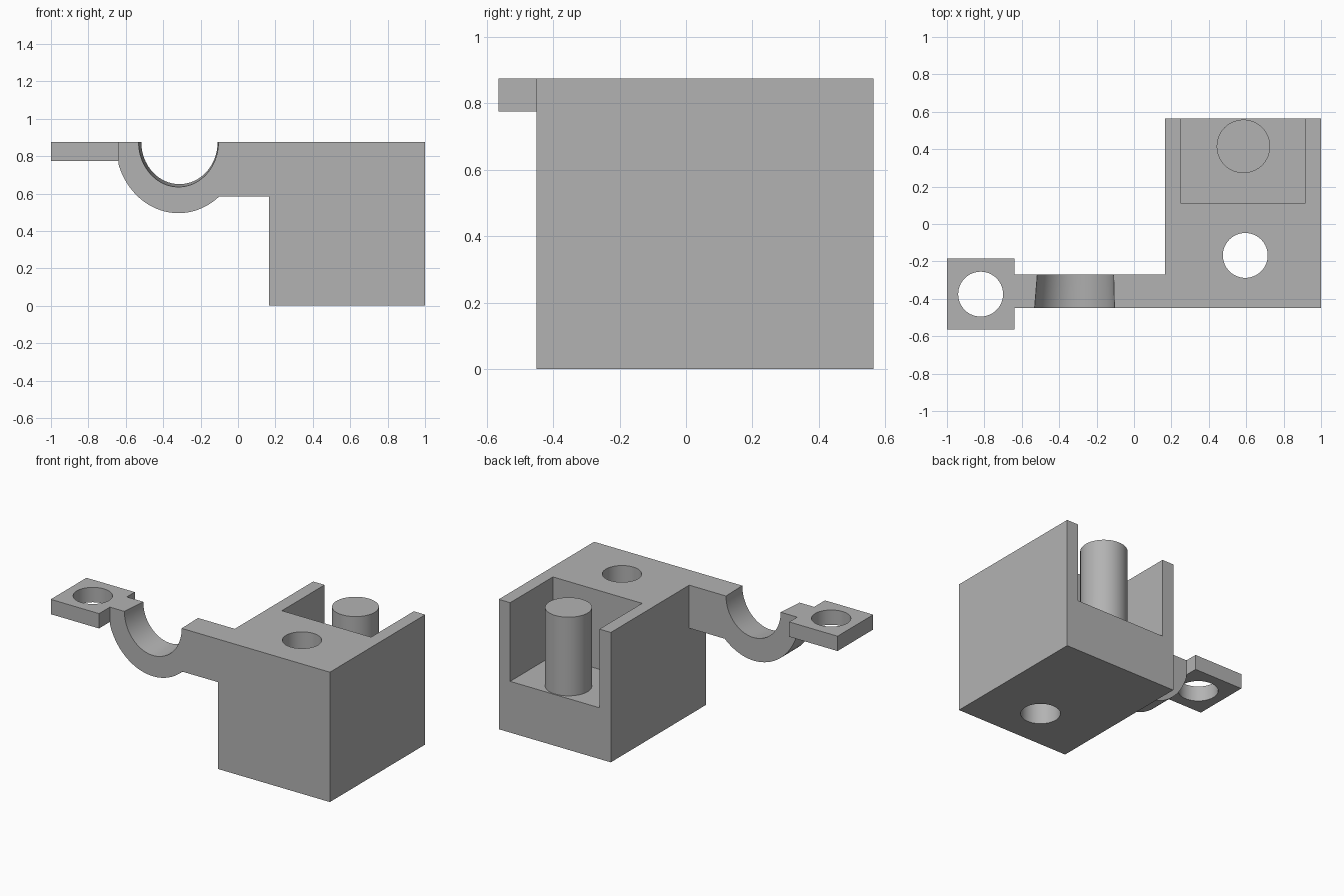
import bpy, bmesh, math

cube = bpy.data.objects.get("Cube")
if cube:
    bpy.data.objects.remove(cube, do_unlink=True)

grey = bpy.data.materials.new("plain_grey")
grey.use_nodes = True
colour = (0.45, 0.45, 0.45, 1)
grey.diffuse_color = colour
grey.node_tree.nodes["Principled BSDF"].inputs["Base Color"].default_value = colour

TOP = 0.875
FLOOR = 0.345
ARM_FRONT, ARM_BACK = -0.45, -0.27


def loft(name, lower, upper):
    """Closed solid between two loops with equal point counts."""
    bm = bmesh.new()
    a = [bm.verts.new(p) for p in lower]
    b = [bm.verts.new(p) for p in upper]
    n = len(a)
    bm.faces.new(a)
    bm.faces.new(b)
    for i in range(n):
        j = (i + 1) % n
        bm.faces.new((a[i], a[j], b[j], b[i]))
    bmesh.ops.recalc_face_normals(bm, faces=bm.faces)
    mesh = bpy.data.meshes.new(name)
    bm.to_mesh(mesh)
    bm.free()
    mesh.materials.append(grey)
    obj = bpy.data.objects.new(name, mesh)
    bpy.context.collection.objects.link(obj)
    return obj


def box(name, x0, x1, y0, y1, z0, z1):
    ring = [(x0, y0), (x1, y0), (x1, y1), (x0, y1)]
    return loft(name, [(x, y, z0) for x, y in ring], [(x, y, z1) for x, y in ring])


def cylinder(name, x, y, r, z0, z1, n=64):
    ring = [(x + r * math.cos(math.tau * i / n), y + r * math.sin(math.tau * i / n))
            for i in range(n)]
    return loft(name, [(*p, z0) for p in ring], [(*p, z1) for p in ring])


def arc(cx, rx, rz, start, end, n=40):
    """Points on an ellipse hanging below the top plane."""
    angles = [start + (end - start) * i / n for i in range(n + 1)]
    return [(cx + rx * math.cos(t), TOP - rz * math.sin(t)) for t in angles]


def combine(target, other, operation):
    mod = target.modifiers.new(operation.lower(), "BOOLEAN")
    mod.operation = operation
    mod.solver = "EXACT"
    mod.object = other
    bpy.context.view_layer.objects.active = target
    bpy.ops.object.modifier_apply(modifier=mod.name)
    bpy.data.objects.remove(other, do_unlink=True)


# Block with rear pocket, screw hole and post
body = box("bracket", 0.165, 1, ARM_FRONT, 0.565, 0, TOP)
combine(body, box("pocket", 0.25, 0.915, 0.11, 0.8, FLOOR, 1.2), "DIFFERENCE")
combine(body, cylinder("block_hole", 0.595, -0.168, 0.12, -0.2, 1.2), "DIFFERENCE")
combine(body, cylinder("post", 0.585, 0.415, 0.143, FLOOR - 0.1, TOP), "UNION")


# Arm with a half-round cradle that narrows towards the back
def arm_loop(y, cx, rx, rz):
    under = arc(-0.318, 0.338, 0.38, math.acos(0.645), math.pi - math.acos(0.953))
    pts = [(0.165, TOP), (0.165, 0.585)] + under + [(-0.64, TOP)]
    pts += arc(cx, rx, rz, math.pi, 0)
    return [(x, y, z) for x, z in pts]


arm = loft("cradle_arm", arm_loop(ARM_FRONT, -0.318, 0.2135, 0.24),
           arm_loop(ARM_BACK, -0.313, 0.204, 0.225))
combine(body, arm, "UNION")

# End tab with screw hole
tab = box("end_tab", -1, -0.64, -0.565, -0.185, 0.775, TOP)
combine(tab, cylinder("tab_hole", -0.82, -0.375, 0.12, 0.5, 1.2), "DIFFERENCE")
combine(body, tab, "UNION")

# Smooth the round walls, keep edges sharp
bpy.ops.object.select_all(action="DESELECT")
body.select_set(True)
bpy.context.view_layer.objects.active = body
bpy.ops.object.shade_smooth_by_angle(angle=math.radians(30))
